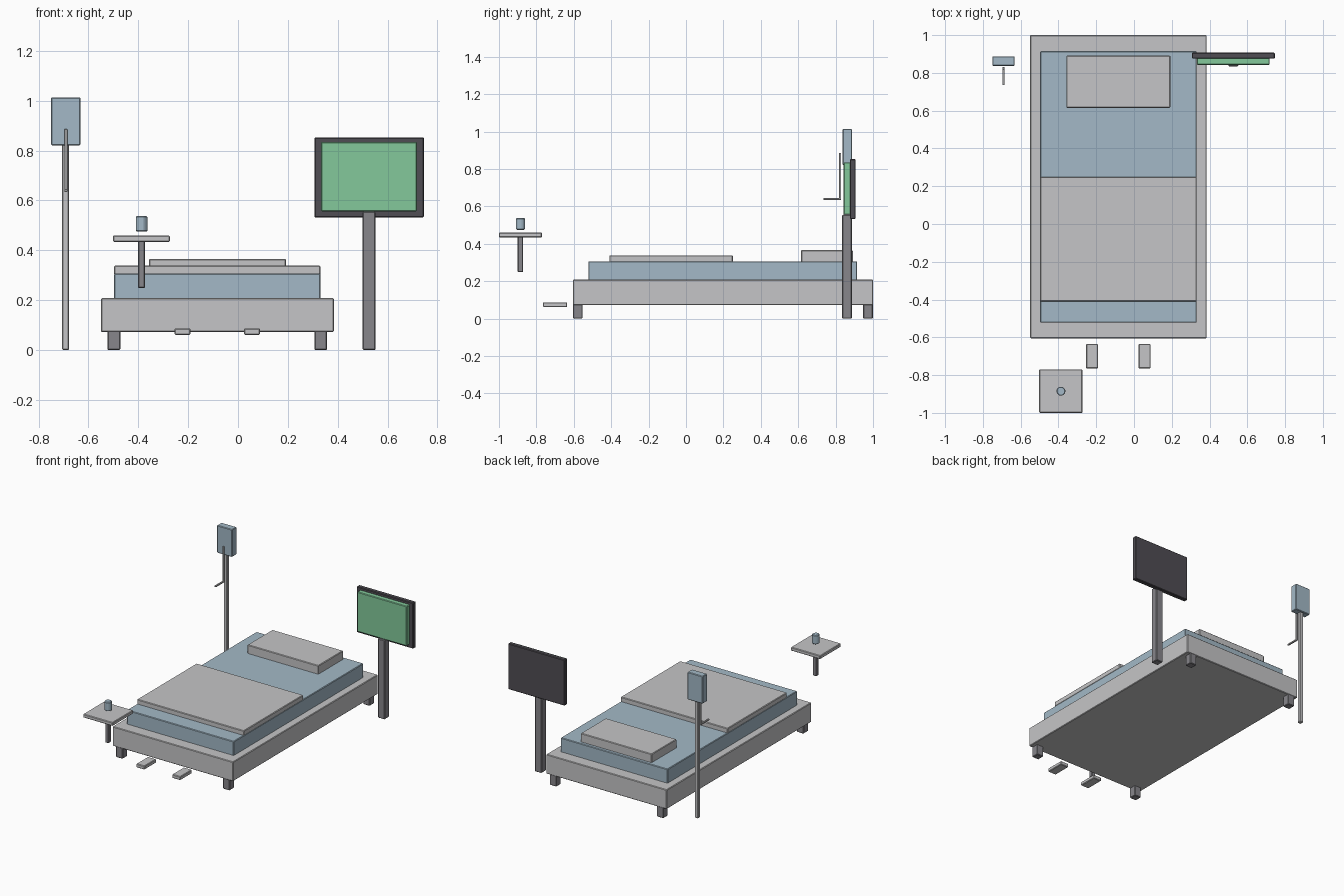
import bpy
import math

if "Cube" in bpy.data.objects:
    bpy.data.objects.remove(bpy.data.objects["Cube"], do_unlink=True)


def material(name, rgb):
    mat = bpy.data.materials.new(name)
    mat.use_nodes = True
    colour = (*rgb, 1.0)
    mat.diffuse_color = colour
    mat.node_tree.nodes["Principled BSDF"].inputs["Base Color"].default_value = colour
    return mat


LINEN = material("pale_grey", (0.56, 0.56, 0.57))
BLUE = material("soft_blue", (0.366, 0.485, 0.571))
GREEN = material("screen_green", (0.227, 0.584, 0.328))
DARK = material("dark_grey", (0.08, 0.074, 0.087))
METAL = material("mid_grey", (0.242, 0.238, 0.258))


def finish(obj, name, mat, bevel):
    obj.name = name
    obj.data.name = name
    obj.data.materials.append(mat)
    if bevel:
        mod = obj.modifiers.new("soft_edges", 'BEVEL')
        mod.width = bevel
        mod.segments = 1
    return obj


def box(name, mat, x, y, z, bevel=0.004):
    """Box spanning the given (low, high) ranges."""
    spans = (x, y, z)
    bpy.ops.mesh.primitive_cube_add(size=1, location=[(a + b) / 2 for a, b in spans])
    obj = bpy.context.object
    obj.scale = [b - a for a, b in spans]
    bpy.ops.object.transform_apply(location=False, rotation=False, scale=True)
    return finish(obj, name, mat, bevel)


# Bed
box("bed_frame", LINEN, (-0.55, 0.385), (-0.605, 1.0), (0.072, 0.208))
box("mattress", BLUE, (-0.497, 0.332), (-0.522, 0.915), (0.2, 0.306))
box("blanket", LINEN, (-0.497, 0.332), (-0.41, 0.25), (0.302, 0.338))
box("pillow", LINEN, (-0.358, 0.192), (0.615, 0.892), (0.302, 0.366))
for side, x in (("right", -0.498), ("left", 0.332)):
    for end, y in (("front", -0.579), ("back", 0.973)):
        box(f"{end}_{side}_leg", METAL, (x - 0.026, x + 0.026),
            (y - 0.026, y + 0.026), (0, 0.078))

# Slippers at the foot of the bed
for side, x in (("right", -0.222), ("left", 0.056)):
    box(f"{side}_slipper", LINEN, (x - 0.032, x + 0.032), (-0.765, -0.635), (0.061, 0.087))

# Side tray with cup
box("tray_top", LINEN, (-0.502, -0.273), (-1.0, -0.77), (0.434, 0.459))
box("tray_post", METAL, (-0.402, -0.373), (-0.9, -0.871), (0.248, 0.438))
bpy.ops.mesh.primitive_cylinder_add(vertices=8, radius=0.025, depth=0.063,
                                    location=(-0.387, -0.885, 0.506),
                                    rotation=(0, 0, math.pi / 8))
finish(bpy.context.object, "cup", BLUE, 0.004)

# Monitor on a stand
box("monitor_post", METAL, (0.5, 0.552), (0.835, 0.887), (0, 0.555))
box("monitor_case", DARK, (0.306, 0.746), (0.876, 0.907), (0.532, 0.853))
box("monitor_screen", GREEN, (0.333, 0.718), (0.843, 0.88), (0.556, 0.835))

# Drip stand with bag and tube
box("drip_pole", LINEN, (-0.706, -0.678), (0.847, 0.875), (0, 0.83))
box("drip_bag", BLUE, (-0.75, -0.632), (0.837, 0.888), (0.821, 1.014))
box("drip_tube_upper", LINEN, (-0.697, -0.685), (0.819, 0.83), (0.634, 0.886), 0.002)
box("drip_tube_lower", LINEN, (-0.697, -0.685), (0.735, 0.822), (0.634, 0.645), 0.002)
